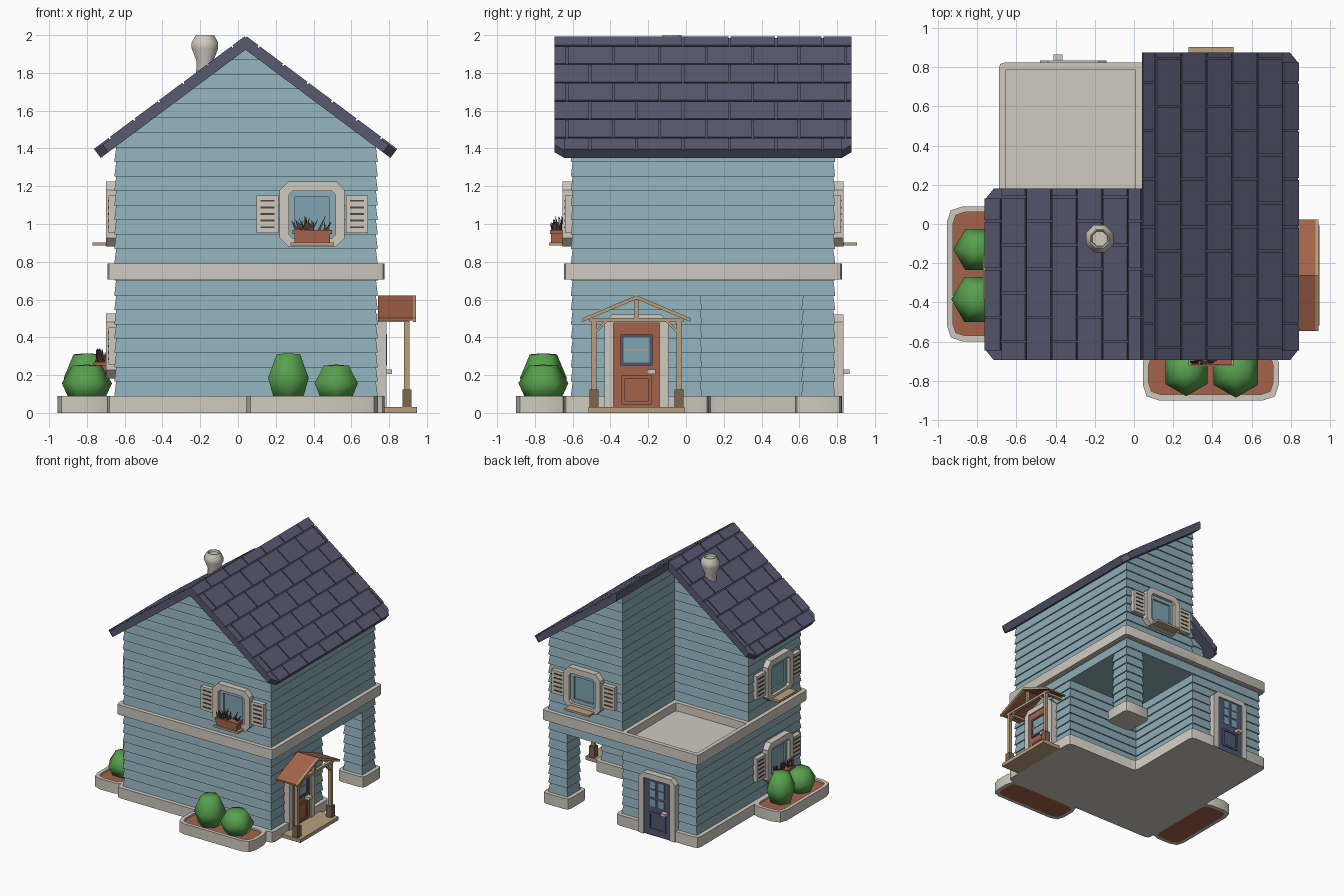
import bpy, bmesh, math, random
from mathutils import Matrix, Vector

random.seed(4)
if "Cube" in bpy.data.objects:
    bpy.data.objects.remove(bpy.data.objects["Cube"])


def material(name, r, g, b):
    lin = [((c / 255 + 0.055) / 1.055) ** 2.4 for c in (r, g, b)] + [1]
    m = bpy.data.materials.new(name)
    m.use_nodes = True
    m.diffuse_color = lin
    m.node_tree.nodes["Principled BSDF"].inputs["Base Color"].default_value = lin
    return m


SIDING = material("blue siding", 142, 174, 183)
STONE = material("pale stone", 207, 201, 191)
ROOF = material("slate roof", 88, 90, 112)
CLAY = material("terracotta", 165, 100, 74)
GREEN = material("bush green", 88, 160, 78)
WOOD = material("tan wood", 186, 160, 126)
BROWN = material("post brown", 126, 100, 80)
LEAF = material("dark leaves", 84, 68, 56)
GLASS = material("window glass", 128, 165, 178)
NAVY = material("navy door", 80, 86, 114)


# Outline helpers
def rect(x0, x1, y0, y1):
    return [(x0, y0), (x1, y0), (x1, y1), (x0, y1)]


def offset(pts, d):
    out = []
    for i, p in enumerate(pts):
        p = Vector(p)
        a = (p - Vector(pts[i - 1])).normalized()
        b = (Vector(pts[(i + 1) % len(pts)]) - p).normalized()
        out.append((p.x + d * (a.y + b.y), p.y - d * (a.x + b.x)))
    return out


def soften(pts, c, rounded=True):
    out = []
    for i, p in enumerate(pts):
        p = Vector(p)
        a = p + (Vector(pts[i - 1]) - p).normalized() * c
        b = p + (Vector(pts[(i + 1) % len(pts)]) - p).normalized() * c
        out += [a, (a + b) / 4 + p / 2, b] if rounded else [a, b]
    return [tuple(p) for p in out]


# Solid helpers: a solid is (outline, low, high[, top outline]); a ring is (outer, low, high, inner)
def finish(name, bm, mat, M, smooth):
    bmesh.ops.recalc_face_normals(bm, faces=bm.faces)
    me = bpy.data.meshes.new(name)
    bm.to_mesh(me)
    bm.free()
    me.transform(M)
    me.materials.append(mat)
    ob = bpy.data.objects.new(name, me)
    bpy.context.collection.objects.link(ob)
    if smooth:
        me.shade_smooth()
        me.set_sharp_from_angle(angle=math.radians(smooth))
    return ob


def part(name, mat, solids, M=Matrix(), smooth=0):
    bm = bmesh.new()
    for s in solids:
        low = [bm.verts.new((x, y, s[1])) for x, y in s[0]]
        high = [bm.verts.new((x, y, s[2])) for x, y in (s[3] if len(s) > 3 else s[0])]
        bm.faces.new(low[::-1])
        bm.faces.new(high)
        for i in range(len(low)):
            bm.faces.new((low[i - 1], low[i], high[i], high[i - 1]))
    return finish(name, bm, mat, M, smooth)


def ring(name, mat, outer, inner, z0, z1, M=Matrix(), smooth=0):
    bm = bmesh.new()
    loops = [[bm.verts.new((x, y, z)) for x, y in pts]
             for pts, z in ((outer, z0), (outer, z1), (inner, z1), (inner, z0))]
    for k in range(4):
        a, b = loops[k - 1], loops[k]
        for i in range(len(a)):
            bm.faces.new((a[i - 1], a[i], b[i], b[i - 1]))
    return finish(name, bm, mat, M, smooth)


def lathe(name, mat, profile, sides, turn, pos, smooth):
    bm = bmesh.new()
    loops = [[bm.verts.new((r * math.cos(turn + math.tau * i / sides),
                            r * math.sin(turn + math.tau * i / sides), z))
              for i in range(sides)] for r, z in profile]
    for a, b in zip(loops, loops[1:]):
        for i in range(sides):
            bm.faces.new((a[i - 1], a[i], b[i], b[i - 1]))
    bm.faces.new(loops[0])
    bm.faces.new(loops[-1])
    return finish(name, bm, mat, Matrix.Translation(pos), smooth)


def facing(x, y, z, degrees):
    return Matrix.Translation((x, y, z)) @ Matrix.Rotation(math.radians(degrees), 4, "Z")


UPRIGHT = Matrix.Rotation(math.pi / 2, 4, "X")


# Walls of overlapping boards
def boards(pts, z0, z1, count):
    h = (z1 - z0) / count
    return [(pts, z0 + i * h, z0 + (i + 1) * h, offset(pts, -0.01)) for i in range(count)]


X0, X1, Y0, Y1, MID = -0.655, 0.74, -0.61, 0.79, 0.04
whole = rect(X0, X1, Y0, Y1)
ground = [(X0, Y0), (X1, Y0), (X1, 0.085), (0.05, 0.085), (0.05, Y1), (X0, Y1)]
upper = [(X0, Y0), (X1, Y0), (X1, Y1), (MID, Y1), (MID, 0.095), (X0, 0.095)]
leg = rect(0.56, X1, 0.61, Y1)
part("ground_floor_walls", SIDING, boards(ground, 0.09, 0.62, 7))
part("carport_leg", SIDING, boards(leg, 0.09, 0.62, 7))
part("lintel", SIDING, boards(whole, 0.62, 0.71, 1))
walls = part("upper_floor_walls", SIDING, boards(upper, 0.79, 1.945, 15))

# Trim the gables to the roof pitch
PITCH = math.atan(0.747)
S, C = math.sin(PITCH), math.cos(PITCH)
bm = bmesh.new()
bm.from_mesh(walls.data)
for side in (-1, 1):
    bmesh.ops.bisect_plane(bm, geom=bm.verts[:] + bm.edges[:] + bm.faces[:],
                           plane_co=(MID, 0, 1.93), plane_no=(side * S, 0, C), clear_outer=True)
bm.to_mesh(walls.data)
bm.free()

# Base, floor band and terrace
part("base", STONE, [(soften(offset(ground, 0.035), 0.04), 0, 0.09)], smooth=50)
part("leg_base", STONE, [(soften(offset(leg, 0.033), 0.04), 0, 0.09)], smooth=50)
part("floor_band", STONE, [(soften(offset(upper, 0.035), 0.03), 0.705, 0.79)], smooth=50)
ring("terrace_parapet", STONE, soften(offset(whole, 0.035), 0.03), soften(whole, 0.01),
     0.705, 0.79, smooth=50)
part("terrace_floor", STONE, [(whole, 0.7, 0.722)])


# Roof slopes with shingles
def roof_slope(name, turn, a, b):
    tilt = Matrix(((0, -C, S, 0), (1, 0, 0, 0), (0, S, C, 0), (0, 0, 0, 1)))
    M = facing(MID, 0, 1.985, turn) @ tilt
    length, c, thick = 0.797 / C, 0.05, 0.05

    def outline(ridge):
        return [(a + c, -length), (b - c, -length), (b, c - length),
                (b, ridge), (a, ridge), (a, c - length)]
    part(name, ROOF, [(outline(-thick * S / C), -thick, 0, outline(0))], M)
    tiles, wide, gap = [], 0.246, 0.005
    cuts = [0] + [0.083 + 0.162 * i for i in range(6)] + [length]
    for row, (s0, s1) in enumerate(zip(cuts, cuts[1:])):
        inset = c if s1 == length else 0
        lo, hi = a + inset, b - inset
        start = -2.008 * wide * 2 + (wide / 2 if row % 2 else 0) - 0.012
        for k in range(12):
            t0, t1 = max(lo, start + k * wide + gap), min(hi, start + (k + 1) * wide - gap)
            if t1 - t0 > 0.01:
                tiles.append((rect(t0, t1, -s1 + (0 if inset else gap), -s0 - (gap if row else 0)), 0, 0.01))
    part(name + "_shingles", ROOF, tiles, M)


roof_slope("right_roof", 0, -0.695, 0.875)
roof_slope("left_roof", 180, -0.18, 0.695)

# Chimney pot
lathe("chimney", STONE, [(0.055, 1.74), (0.047, 1.86), (0.076, 1.93), (0.076, 1.96), (0.052, 2.0),
                         (0.045, 2.0), (0.04, 1.985)], 8, math.pi / 8, (-0.175, -0.075, 0), 50)

# Planters and bushes
for name, box in (("front_planter", rect(0.045, 0.74, -0.9, -0.63)),
                  ("side_planter", rect(-0.955, -0.67, -0.6, 0.09))):
    edge = soften(box, 0.08)
    inner = soften(offset(box, -0.03), 0.06)
    ring(name + "_rim", STONE, edge, inner, 0, 0.09, smooth=50)
    part(name + "_soil", CLAY, [(inner, 0, 0.075)])
for name, x, y, r, top, turn in (("front_tall_bush", 0.267, -0.755, 0.124, 0.31, math.pi / 2),
                                 ("front_short_bush", 0.52, -0.755, 0.132, 0.25, math.pi / 2),
                                 ("side_tall_bush", -0.8, -0.13, 0.122, 0.31, 0),
                                 ("side_short_bush", -0.8, -0.385, 0.133, 0.25, 0)):
    lathe(name, GREEN, [(r * 0.7, 0.07), (r, 0.075 + (top - 0.075) * 0.47), (r * 0.58, top),
                        (r * 0.1, top + 0.005)], 6, turn, (x, y, 0), 75)


# Shuttered windows
def window(name, place, flower_box):
    M = place @ UPRIGHT
    hole = soften(rect(-0.122, 0.122, -0.13, 0.122), 0.02, False)
    ring(name + "_frame", STONE, soften(rect(-0.172, 0.172, -0.172, 0.172), 0.045, False), hole, -0.01, 0.045, M)
    part(name + "_glass", GLASS, [(hole, -0.01, 0.006)], M)
    ring(name + "_sash", SIDING, rect(-0.122, 0.122, -0.13, 0.122), rect(-0.09, 0.09, -0.1, 0.09), 0, 0.02, M)
    part(name + "_sill", WOOD, [(rect(-0.115, 0.115, -0.168, -0.15), 0, 0.115)], M)
    for side, u in (("left", 0.237), ("right", -0.237)):
        part(f"{name}_{side}_shutter", STONE, [(rect(u - 0.058, u + 0.058, -0.1, 0.097), -0.01, 0.03)], M)
        part(f"{name}_{side}_louvres", LEAF, [(rect(u - 0.038, u + 0.038, h - 0.005, h + 0.005), 0.03, 0.034)
                                              for h in (-0.07, -0.035, 0, 0.035, 0.07)], M)
    if flower_box:
        part(name + "_flower_box", CLAY, [(rect(-0.095, 0.095, -0.15, -0.105), 0.045, 0.105),
                                          (rect(-0.105, 0.105, -0.105, -0.085), 0.04, 0.11)], M)
        leaves = []
        for i in range(26):
            u, v = random.uniform(-0.085, 0.085), random.uniform(-0.1, -0.05)
            du, dv = random.uniform(-0.04, 0.04), random.uniform(-0.02, 0.015)
            leaves.append((rect(u - 0.007, u + 0.007, v - 0.007, v + 0.007), -0.09, random.uniform(-0.05, -0.01),
                           rect(u + du - 0.001, u + du + 0.001, v + dv - 0.001, v + dv + 0.001)))
        part(name + "_plants", LEAF, leaves, place)


window("front_window", facing(0.393, Y0, 1.053, 0), True)
window("back_window", facing(0.393, Y1, 1.053, 180), False)
window("side_upper_window", facing(X0, -0.27, 1.053, -90), False)
window("side_lower_window", facing(X0, -0.27, 0.355, -90), True)


# Doors
def door(name, mat, place, foot, panes):
    M = place @ UPRIGHT
    part(name + "_frame", STONE, [([(-0.17, foot), (-0.17, 0.48), (-0.13, 0.52), (0.13, 0.52), (0.17, 0.48),
                                    (0.17, foot), (0.122, foot), (0.122, 0.475), (-0.122, 0.475),
                                    (-0.122, foot)], -0.01, 0.045)], M)
    part(name + "_slab", mat, [(rect(-0.122, 0.122, foot, 0.475), -0.01, 0.036)], M)
    ring(name + "_lower_panel", mat, rect(-0.08, 0.08, 0.045, 0.2), rect(-0.062, 0.062, 0.062, 0.183), 0.036, 0.044, M)
    part(name + "_glass", GLASS, [(p, 0.036, 0.041) for p in panes], M)
    part(name + "_handle", STONE, [(rect(0.055, 0.1, 0.205, 0.23), 0.036, 0.075)], M)


front = facing(X1, -0.262, 0, 90)
door("front_door", CLAY, front, 0.03, [rect(-0.07, 0.07, 0.265, 0.4)])
ring("front_door_window_frame", NAVY, rect(-0.084, 0.084, 0.25, 0.415), rect(-0.068, 0.068, 0.266, 0.399),
     0.036, 0.048, front @ UPRIGHT)
part("front_door_glazing_bar", WOOD, [(rect(-0.068, 0.068, 0.327, 0.336), 0.036, 0.045)], front @ UPRIGHT)
door("back_door", NAVY, facing(-0.31, Y1, 0, 180), 0,
     [rect(u - 0.025, u + 0.025, h, h + 0.06) for u in (-0.04, 0.04) for h in (0.25, 0.33, 0.4)])

# Porch
P = front @ UPRIGHT


def chevron(w, eave, apex, t):
    return [(-w, eave - t), (w * 0, apex - t), (w, eave - t), (w, eave), (0, apex), (-w, eave)]


part("porch_deck", WOOD, [(rect(-0.255, 0.255, 0, 0.03), 0, 0.208)], P)
part("porch_post_bases", BROWN, [(rect(u - 0.024, u + 0.024, 0.03, 0.125), 0.13, 0.178) for u in (-0.225, 0.225)], P)
frame = [(rect(-0.25, 0.25, 0.482, 0.502), 0.142, 0.168), (rect(-0.01, 0.01, 0.5, 0.6), 0.142, 0.168)]
for s in (-1, 1):
    u = s * 0.225
    frame += [(rect(u - 0.013, u + 0.013, 0.12, 0.49), 0.14, 0.168),
              (rect(u - 0.012, u + 0.012, 0.482, 0.502), 0, 0.16),
              ([(u, 0.41), (u, 0.43), (u - s * 0.055, 0.485), (u - s * 0.075, 0.485)], 0.146, 0.164)]
part("porch_frame", WOOD, frame, P)
part("porch_roof", CLAY, [(chevron(0.285, 0.502, 0.622, 0.014), 0, 0.187)], P)
part("porch_gable_board", WOOD, [(chevron(0.285, 0.502, 0.622, 0.02), 0.187, 0.203)], P)
